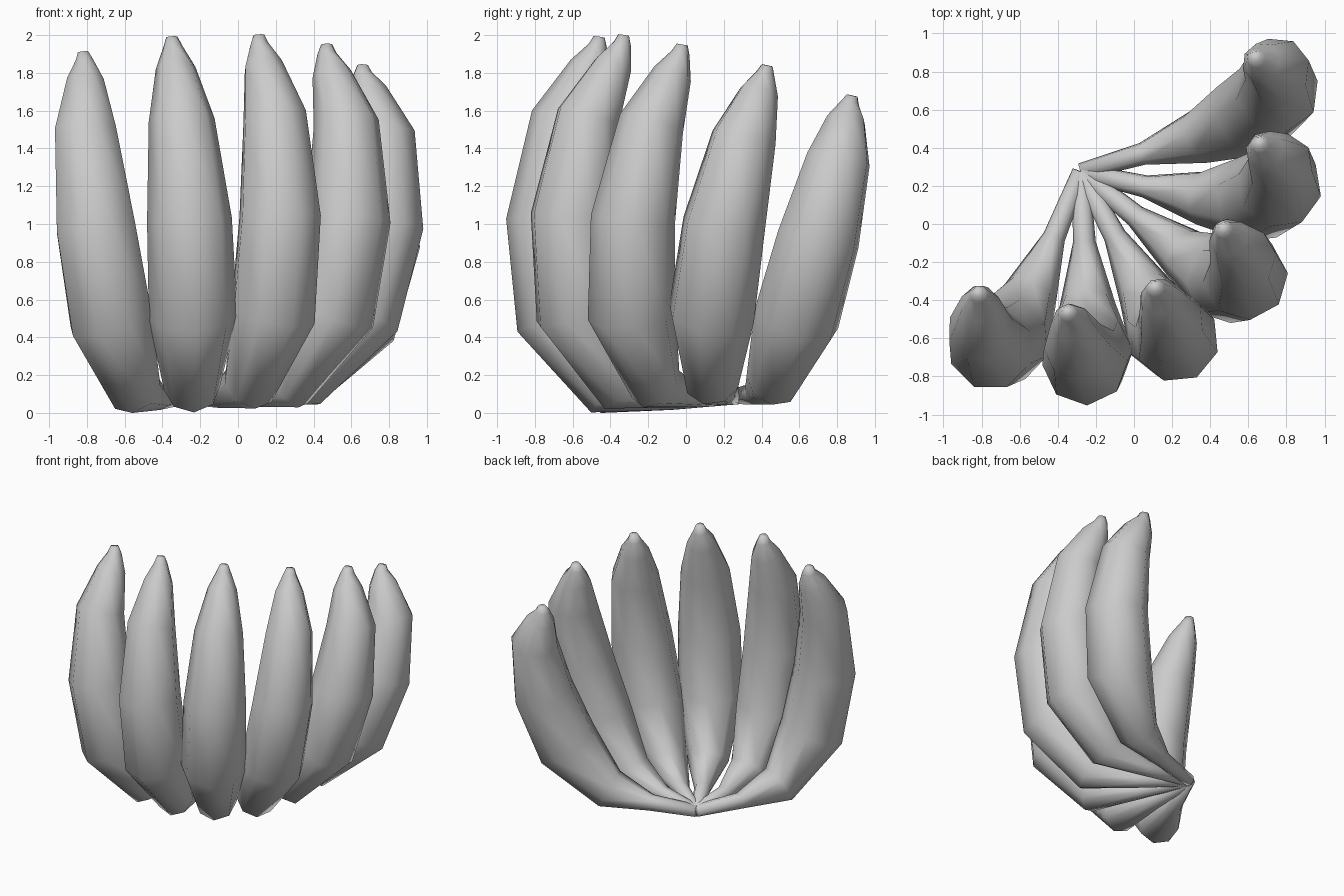
import bpy, bmesh
from math import cos, sin, radians, tau
from mathutils import Vector

cube = bpy.data.objects.get("Cube")
if cube:
    bpy.data.objects.remove(cube, do_unlink=True)

grey = bpy.data.materials.new("plain grey")
grey.use_nodes = True
grey.diffuse_color = (0.6, 0.6, 0.6, 1)
grey.node_tree.nodes["Principled BSDF"].inputs["Base Color"].default_value = (0.6, 0.6, 0.6, 1)

HUB = Vector((-0.28, 0.275, 0.09))
SIDES = 8
# Shared fruit shape: share of stem direction, share of tip vector, radius
STATIONS = [(0.0, 0.0, 0.045), (0.37, 0.0, 0.06), (0.675, 0.033, 0.147),
            (0.775, 0.236, 0.235), (0.635, 0.503, 0.225), (0.355, 0.775, 0.175),
            (0.117, 0.916, 0.105), (0.025, 0.975, 0.05), (0.0, 1.0, 0.03)]
# Each fruit: stem heading in degrees, stem reach, stem slope, sideways bow, tip position
FRUITS = [(-112, 1.0, -0.04, -0.04, (-0.82, -0.36, 1.91)),
          (-87, 1.0, -0.04, -0.025, (-0.35, -0.46, 1.99)),
          (-62, 1.03, -0.01, 0.0, (0.11, -0.33, 2.0)),
          (-39, 1.0, 0.0, 0.01, (0.47, -0.02, 1.95)),
          (-13, 0.93, 0.03, 0.02, (0.66, 0.43, 1.84)),
          (16, 0.91, 0.04, 0.04, (0.64, 0.88, 1.68))]


def add_fruit(name, heading, reach, slope, bow, tip):
    a = radians(heading)
    out = Vector((cos(a), sin(a), slope)) * reach
    rise = Vector(tip) - HUB
    side = out.cross(rise).normalized()
    path = [HUB + out * p + rise * q + side * bow * 4 * q * (1 - q) for p, q, r in STATIONS]
    bm = bmesh.new()
    rings = []
    for i, centre in enumerate(path):
        before, after = path[max(i - 1, 0)], path[min(i + 1, len(path) - 1)]
        # Average the two neighbouring segment directions
        along = ((centre - before).normalized() + (after - centre).normalized()).normalized()
        inner = along.cross(side).normalized()
        radius = STATIONS[i][2]
        rings.append([bm.verts.new(centre + radius * (cos(t) * inner + sin(t) * side))
                      for t in (tau * k / SIDES for k in range(SIDES))])
    # Skin between the rings, then close both ends
    for low, high in zip(rings, rings[1:]):
        for k in range(SIDES):
            n = (k + 1) % SIDES
            bm.faces.new((low[k], low[n], high[n], high[k]))
    bm.faces.new(rings[0])
    bm.faces.new(rings[-1])
    bmesh.ops.recalc_face_normals(bm, faces=bm.faces)
    for f in bm.faces:
        f.smooth = True
    mesh = bpy.data.meshes.new(name)
    bm.to_mesh(mesh)
    bm.free()
    mesh.materials.append(grey)
    bpy.context.collection.objects.link(bpy.data.objects.new(name, mesh))


for number, fruit in enumerate(FRUITS, 1):
    add_fruit(f"banana_{number}", *fruit)
